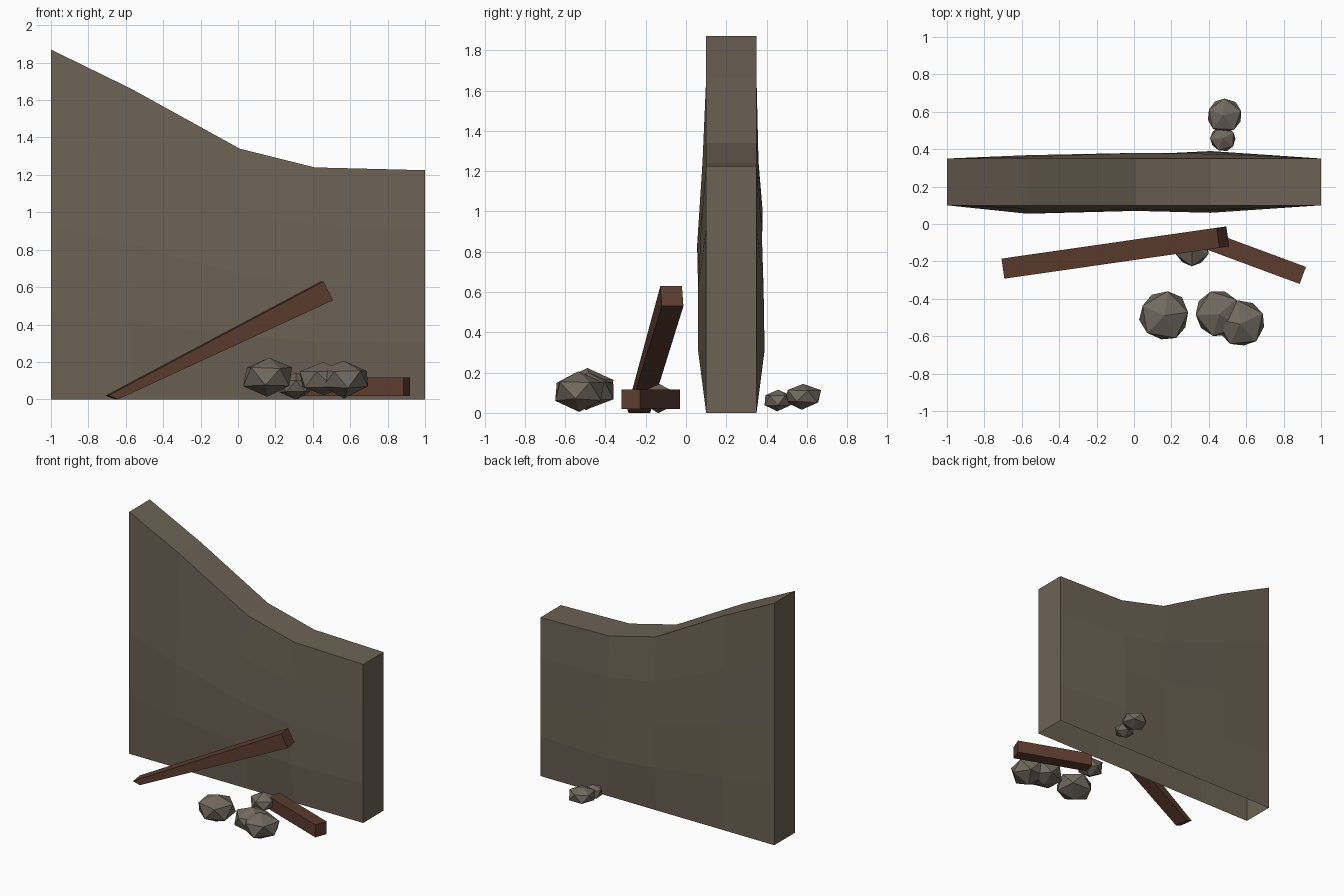
import bpy, bmesh, math, random
from mathutils import Vector, Matrix

random.seed(4)
cube = bpy.data.objects.get("Cube")
if cube:
    bpy.data.objects.remove(cube, do_unlink=True)


def material(name, rgb):
    mat = bpy.data.materials.new(name)
    mat.use_nodes = True
    mat.diffuse_color = (*rgb, 1)
    mat.node_tree.nodes["Principled BSDF"].inputs["Base Color"].default_value = (*rgb, 1)
    return mat


plaster = material("weathered plaster", (0.15, 0.122, 0.09))
timber = material("charred timber", (0.108, 0.046, 0.028))
stone = material("rubble stone", (0.165, 0.142, 0.115))


def finish(name, bm, mat):
    mesh = bpy.data.meshes.new(name)
    bm.to_mesh(mesh)
    bm.free()
    mesh.materials.append(mat)
    obj = bpy.data.objects.new(name, mesh)
    bpy.context.collection.objects.link(obj)
    return obj


def build_wall():
    # Broken top outline, one (x, height) per column
    outline = [(-1, 1.87), (-0.57, 1.66), (0.01, 1.34), (0.41, 1.24), (1, 1.225)]
    rows = 4
    # Outward bulge of the inner grid points, by column then row
    front_bulge = [(0.035, 0.045, 0.018), (0.025, 0.03, 0.02), (0.04, 0.04, 0.025)]
    back_bulge = [(0.015, 0.018, 0.01), (0.02, 0.025, 0.03), (0.04, 0.035, 0.025)]
    bm = bmesh.new()

    def sheet(y, sign, bulge):
        grid = []
        for c, (x, top) in enumerate(outline):
            column = []
            for r in range(rows + 1):
                inner = 0 < c < len(outline) - 1 and 0 < r < rows
                offset = bulge[c - 1][r - 1] if inner else 0
                column.append(bm.verts.new((x, y + sign * offset, top * r / rows)))
            grid.append(column)
        for c in range(len(grid) - 1):
            for r in range(rows):
                a, b = grid[c], grid[c + 1]
                bm.faces.new((a[r], b[r], b[r + 1], a[r + 1]))
        return grid

    front = sheet(0.1, -1, front_bulge)
    back = sheet(0.35, 1, back_bulge)
    # Broken top and the two ends; the underside stays open
    for c in range(len(front) - 1):
        bm.faces.new((front[c][-1], front[c + 1][-1], back[c + 1][-1], back[c][-1]))
    for c in (0, -1):
        for r in range(rows):
            bm.faces.new((front[c][r], front[c][r + 1], back[c][r + 1], back[c][r]))
    bmesh.ops.recalc_face_normals(bm, faces=bm.faces)
    finish("ruined_wall", bm, plaster)


def build_beam(name, start, end, width, height):
    start, end = Vector(start), Vector(end)
    along = (end - start).normalized()
    side = Vector((0, 0, 1)).cross(along).normalized()
    up = along.cross(side)
    axes = Matrix((along, side, up)).transposed().to_4x4()
    size = Matrix.Diagonal(((end - start).length, width, height, 1))
    bm = bmesh.new()
    bmesh.ops.create_cube(bm, size=1,
                          matrix=Matrix.Translation((start + end) / 2) @ axes @ size)
    # Flatten anything that would sink into the ground
    for v in bm.verts:
        v.co.z = max(v.co.z, 0)
    finish(name, bm, timber)


def build_rock(name, centre, radius, half_height, turn):
    bm = bmesh.new()
    bmesh.ops.create_icosphere(
        bm, subdivisions=1, radius=1,
        matrix=Matrix.Translation(centre) @ Matrix.Rotation(math.radians(turn), 4, "Z")
        @ Matrix.Diagonal((radius, radius, half_height, 1)))
    for v in bm.verts:
        v.co += Vector([random.uniform(-0.04, 0.04) * radius for _ in range(3)])
    finish(name, bm, stone)


build_wall()

# Fallen timbers
build_beam("leaning_beam", (-0.675, -0.235, -0.03), (0.475, -0.07, 0.58), 0.108, 0.113)
build_beam("fallen_beam", (0.3625, -0.075, 0.067), (0.9025, -0.275, 0.067), 0.097, 0.097)

# Rubble in front of and behind the wall
rocks = [
    ("large_rock", (0.16, -0.49, 0.12), 0.147, 0.105, 10),
    ("middle_rock", (0.455, -0.48, 0.11), 0.138, 0.092, 40),
    ("near_rock", (0.57, -0.53, 0.11), 0.14, 0.1, 25),
    ("small_rock", (0.31, -0.135, 0.072), 0.1, 0.07, 55),
    ("back_rock", (0.482, 0.578, 0.083), 0.102, 0.065, 15),
    ("back_pebble", (0.475, 0.455, 0.062), 0.074, 0.056, 35),
]
for rock in rocks:
    build_rock(*rock)
